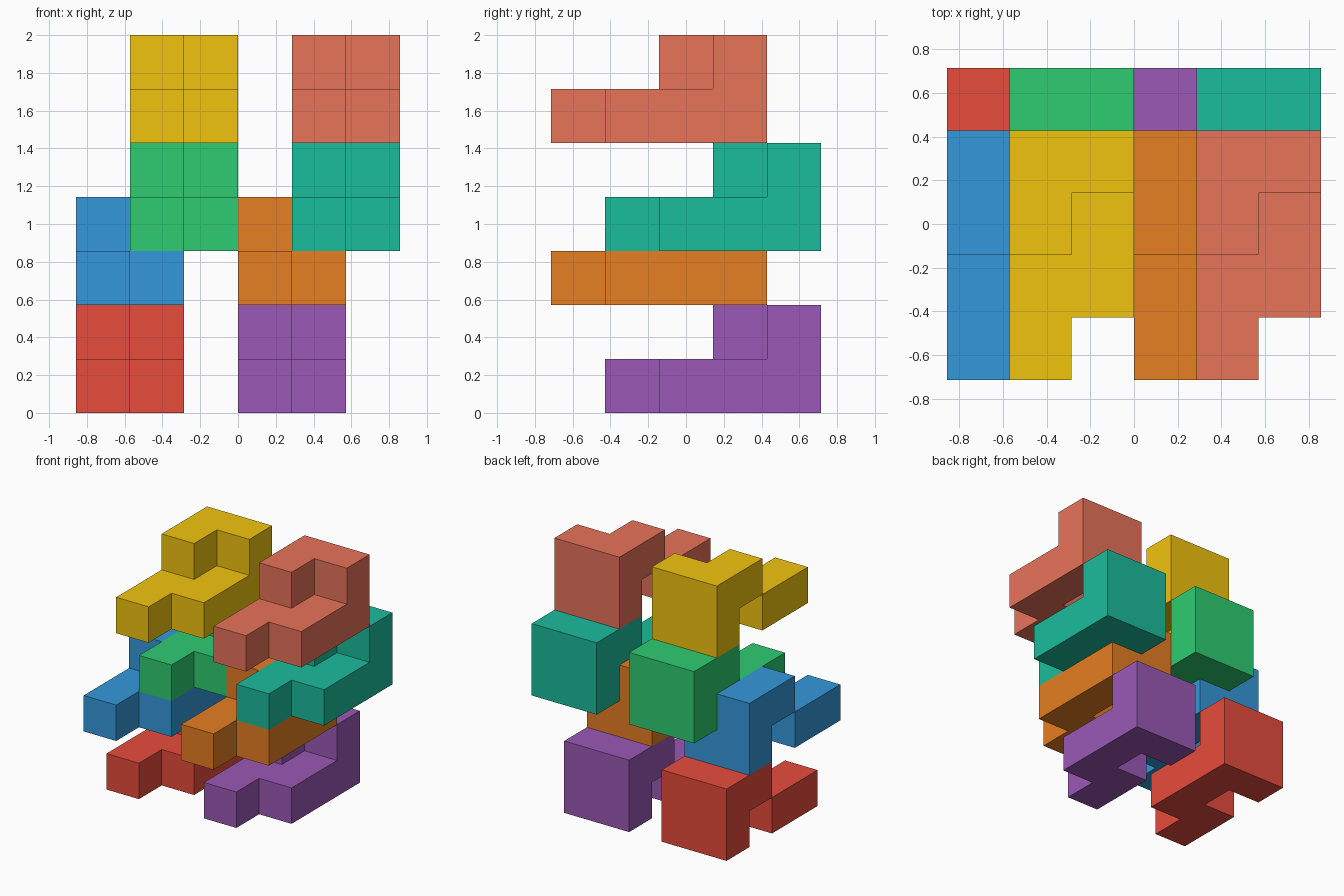
import bpy, bmesh
from mathutils import Color, Vector

if "Cube" in bpy.data.objects:
    bpy.data.objects.remove(bpy.data.objects["Cube"])

U = 2 / 7                              # edge of one unit cell
ORIGIN = Vector((-3, -2.5, 0))         # grid corner, in cells

# Every piece is the same nine-cell shape: a U-bend with a notch under its raised end
CELLS = {(0, 0, 0), (0, 1, 0), (1, 1, 0), (1, 2, 0), (1, 3, 0),
         (0, 3, 0), (0, 3, 1), (1, 3, 1), (0, 2, 1)}


def build_piece_mesh():
    bm = bmesh.new()
    for cell in CELLS:
        for axis in range(3):
            for side in (0, 1):
                step = [0, 0, 0]
                step[axis] = 2 * side - 1
                if tuple(c + s for c, s in zip(cell, step)) in CELLS:
                    continue
                corners = []
                for a, b in ((0, 0), (1, 0), (1, 1), (0, 1)):
                    p = Vector(cell)
                    p[axis] += side
                    p[(axis + 1) % 3] += a
                    p[(axis + 2) % 3] += b
                    corners.append(bm.verts.new(p * U))
                bm.faces.new(corners if side else corners[::-1])
    bmesh.ops.remove_doubles(bm, verts=bm.verts, dist=1e-4)
    # Merge coplanar cell faces into clean flat sides
    bmesh.ops.dissolve_limit(bm, angle_limit=0.01, verts=bm.verts, edges=bm.edges)
    mesh = bpy.data.meshes.new("piece")
    bm.to_mesh(mesh)
    bm.free()
    return mesh


# name, grid position, sRGB colour
PIECES = [
    ("red_piece", (0, 1, 0), (231, 76, 60)),
    ("purple_piece", (3, 1, 0), (155, 89, 182)),
    ("blue_piece", (0, 0, 2), (52, 152, 219)),
    ("orange_piece", (3, 0, 2), (230, 126, 34)),
    ("green_piece", (1, 1, 3), (46, 204, 113)),
    ("teal_piece", (4, 1, 3), (26, 188, 156)),
    ("yellow_piece", (1, 0, 5), (241, 196, 15)),
    ("salmon_piece", (4, 0, 5), (232, 115, 90)),
]

# Interlocking stack
base = build_piece_mesh()
for name, pos, srgb in PIECES:
    mesh = base.copy()
    mesh.name = name
    mat = bpy.data.materials.new(name + "_colour")
    linear = Color([c / 255 for c in srgb]).from_srgb_to_scene_linear()
    mat.diffuse_color = (*linear, 1)
    mat.use_nodes = True
    mat.node_tree.nodes["Principled BSDF"].inputs["Base Color"].default_value = mat.diffuse_color
    mesh.materials.append(mat)
    obj = bpy.data.objects.new(name, mesh)
    obj.location = (ORIGIN + Vector(pos)) * U
    bpy.context.collection.objects.link(obj)
bpy.data.meshes.remove(base)
